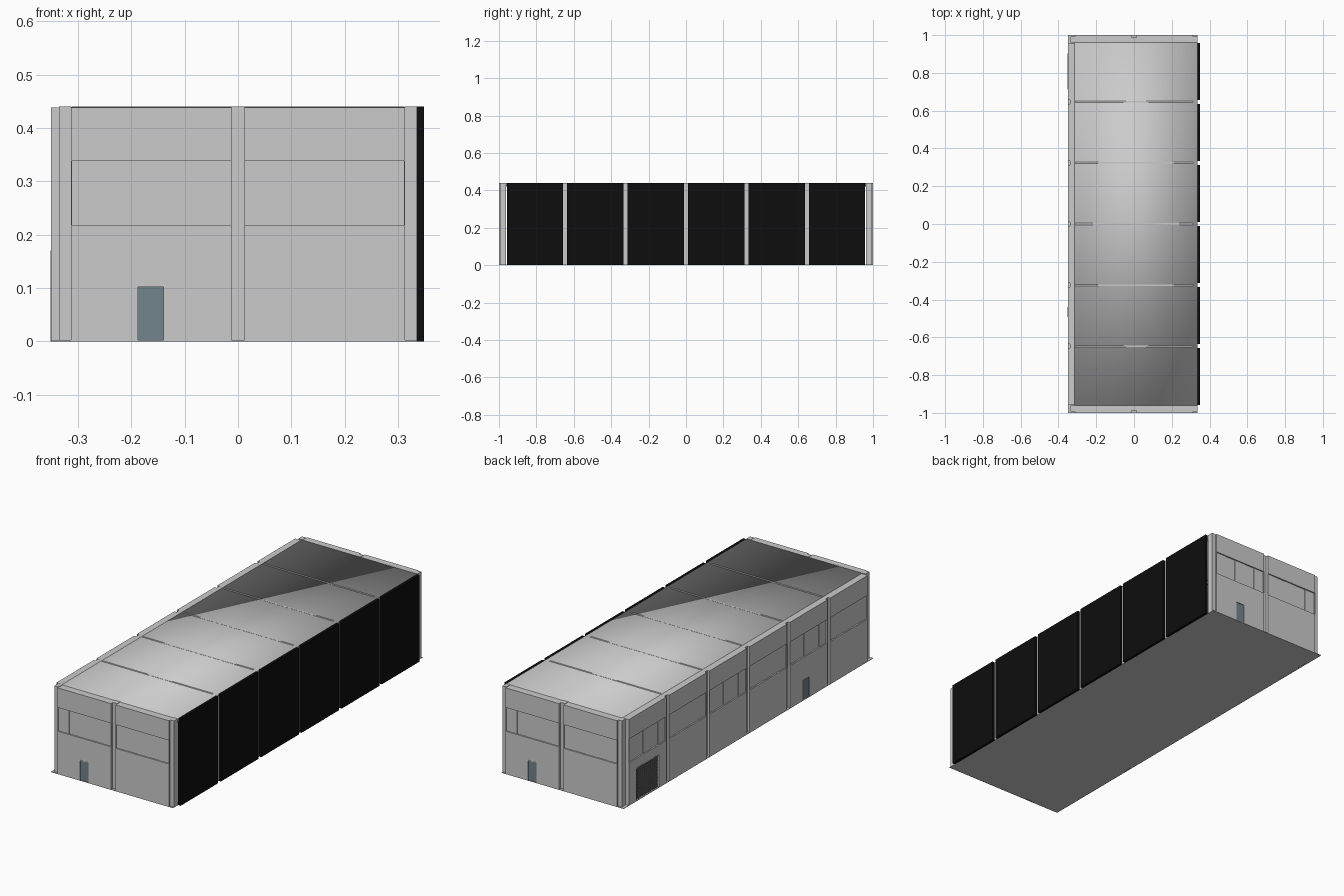
import bpy, bmesh, math
from mathutils import Matrix, Vector

if "Cube" in bpy.data.objects:
    bpy.data.objects.remove(bpy.data.objects["Cube"])

H = 0.438                       # wall height
STEP, BAY = 0.323, 0.301        # side bay spacing and panel width
I = Matrix.Identity(4)


def material(name, rgb):
    m = bpy.data.materials.new(name)
    m.diffuse_color = (*rgb, 1)
    m.use_nodes = True
    m.node_tree.nodes["Principled BSDF"].inputs["Base Color"].default_value = m.diffuse_color
    return m


BLACK = material("black_cladding", (0.004, 0.004, 0.004))
DOOR = material("door_blue_grey", (0.17, 0.23, 0.27))
GATE = material("gate_grey", (0.16, 0.16, 0.16))


def add(name, mesh, M, mat=None):
    ob = bpy.data.objects.new(name, mesh)
    bpy.context.scene.collection.objects.link(ob)
    ob.matrix_world = M
    if mat:
        mesh.materials.append(mat)
    return ob


def boxes(name, spans, M=I, mat=None):
    """One object made of boxes given as (x0, x1, y0, y1, z0, z1)."""
    bm = bmesh.new()
    for x0, x1, y0, y1, z0, z1 in spans:
        T = Matrix.Translation(((x0 + x1) / 2, (y0 + y1) / 2, (z0 + z1) / 2))
        S = Matrix.Diagonal((x1 - x0, y1 - y0, z1 - z0, 1))
        bmesh.ops.create_cube(bm, size=1, matrix=T @ S)
    mesh = bpy.data.meshes.new(name)
    bm.to_mesh(mesh)
    bm.free()
    return add(name, mesh, M, mat)


def plate(name, loops, depth, M):
    """Flat plate with holes; outer face at local z = 0."""
    cu = bpy.data.curves.new(name, 'CURVE')
    cu.dimensions, cu.fill_mode, cu.extrude = '2D', 'BOTH', depth / 2
    for pts in loops:
        s = cu.splines.new('POLY')
        s.points.add(len(pts) - 1)
        for p, (u, v) in zip(s.points, pts):
            p.co = (u, v, 0, 1)
        s.use_cyclic_u = True
    tmp = bpy.data.objects.new(name + "_curve", cu)
    bpy.context.scene.collection.objects.link(tmp)
    bpy.context.view_layer.update()
    mesh = bpy.data.meshes.new_from_object(
        tmp.evaluated_get(bpy.context.evaluated_depsgraph_get()))
    bpy.data.objects.remove(tmp)
    mesh.transform(Matrix.Translation((0, 0, -depth / 2)))
    for p in mesh.polygons:
        p.use_smooth = False
    return add(name, mesh, M)


def frame(x, y, angle):
    """Wall frame: local x along wall, y up, z outward."""
    return (Matrix.Translation((x, y, 0)) @ Matrix.Rotation(angle, 4, 'Z')
            @ Matrix.Rotation(math.pi / 2, 4, 'X'))


def window_bay(name, M, depth, opening=None):
    """Wall panel with a ribbon window and an optional door opening (u0, u1, height)."""
    w, z0, z1 = BAY / 2, 0.218, 0.338
    outline = [(-w, 0)]
    if opening:
        a, b, h = opening
        outline += [(a, 0), (a, h), (b, h), (b, 0)]
    outline += [(w, 0), (w, H), (-w, H)]
    e = 0.0015
    hole = [(-w + e, z0), (w - e, z0), (w - e, z1), (-w + e, z1)]
    plate(name + "_wall", [outline, hole], depth, M)
    # sliding sashes, alternating slightly in depth
    pw = BAY / 5
    boxes(name + "_window",
          [(-w + i * pw, -w + (i + 1) * pw, z0, z1, -0.02,
            -0.006 - 0.0015 * (i % 2)) for i in range(5)], M)


def door(name, M, u0, u1, h):
    t = 0.003
    boxes(name + "_frame", [(u0, u0 + t, 0, h, -0.015, 0.001),
                            (u1 - t, u1, 0, h, -0.015, 0.001),
                            (u0, u1, h - t, h, -0.015, 0.001)], M)
    boxes(name, [(u0 + t, u1 - t, 0, h - t, -0.012, -0.003)], M, DOOR)


# floor and roof slab (the roof is softly shaded)
boxes("floor", [(-0.35, 0.335, -1, 1, 0, 0.003)])
roof = boxes("roof", [(-0.315, 0.336, -0.962, 0.962, 0.42, 0.4392)])
for p in roof.data.polygons:
    p.use_smooth = True

# front and back walls, the back being the front turned around
for label, ang, y in (("front", 0, -1), ("back", math.pi, 1)):
    M = frame(0, y, ang)
    for side, u in (("left", -0.1625), ("right", 0.1625)):
        MB = M @ Matrix.Translation((u, 0, 0))
        op = (-0.0275, 0.0255, 0.105) if side == "left" else None
        window_bay(f"{label}_{side}", MB, 0.038, op)
        if op:
            door(label + "_door", MB, *op)
    boxes(label + "_pier", [(-0.0125, 0.0125, 0, 0.44, -0.038, -0.012)], M)
    boxes(label + "_corner_posts", [(-0.335, -0.3125, 0, 0.44, -0.038, -0.008),
                                    (0.3125, 0.335, 0, 0.44, -0.038, -0.008)], M)

# six side bays: windows on the left, plain black cladding on the right
for i in range(6):
    y = (i - 2.5) * STEP
    M = frame(-0.35, y, -math.pi / 2)
    op = {1: (-0.044, 0.009, 0.105), 5: (-0.095, 0.095, 0.17)}.get(i)
    window_bay(f"left_bay_{i}", M, 0.035, op)
    if i == 1:
        door("side_door", M, *op)
    if i == 5:
        # ribbed loading gate
        u0, u1, h = op
        n, m = 12, 10
        bars = [(u0, u1, k * h / m - 0.001, k * h / m + 0.001, -0.01, -0.005)
                for k in range(1, m)]
        bars += [(u0 + k * (u1 - u0) / n - 0.001, u0 + k * (u1 - u0) / n + 0.001,
                  0, h, -0.01, -0.005) for k in range(1, n)]
        boxes("loading_gate", [(u0, u1, 0, h, -0.015, -0.008)] + bars, M, GATE)
        boxes("loading_gate_frame", [(u0, u0 + 0.005, 0, h, -0.015, 0.001),
                                     (u1 - 0.005, u1, 0, h, -0.015, 0.001),
                                     (u0, u1, h - 0.005, h, -0.015, 0.001)], M)
    boxes(f"right_cladding_{i}",
          [(0.335, 0.349, y - BAY / 2, y + BAY / 2, 0, 0.44)], I, BLACK)

# recessed side piers and roof beams between the bays
for i in range(5):
    y = (i - 2) * STEP
    boxes(f"left_pier_{i}", [(-0.338, -0.315, y - 0.011, y + 0.011, 0, H)])
    boxes(f"right_pier_{i}", [(0.312, 0.337, y - 0.011, y + 0.011, 0, H)])
    boxes(f"roof_beam_{i}", [(-0.312, 0.312, y - 0.004, y + 0.004, 0.40, 0.4398)])
